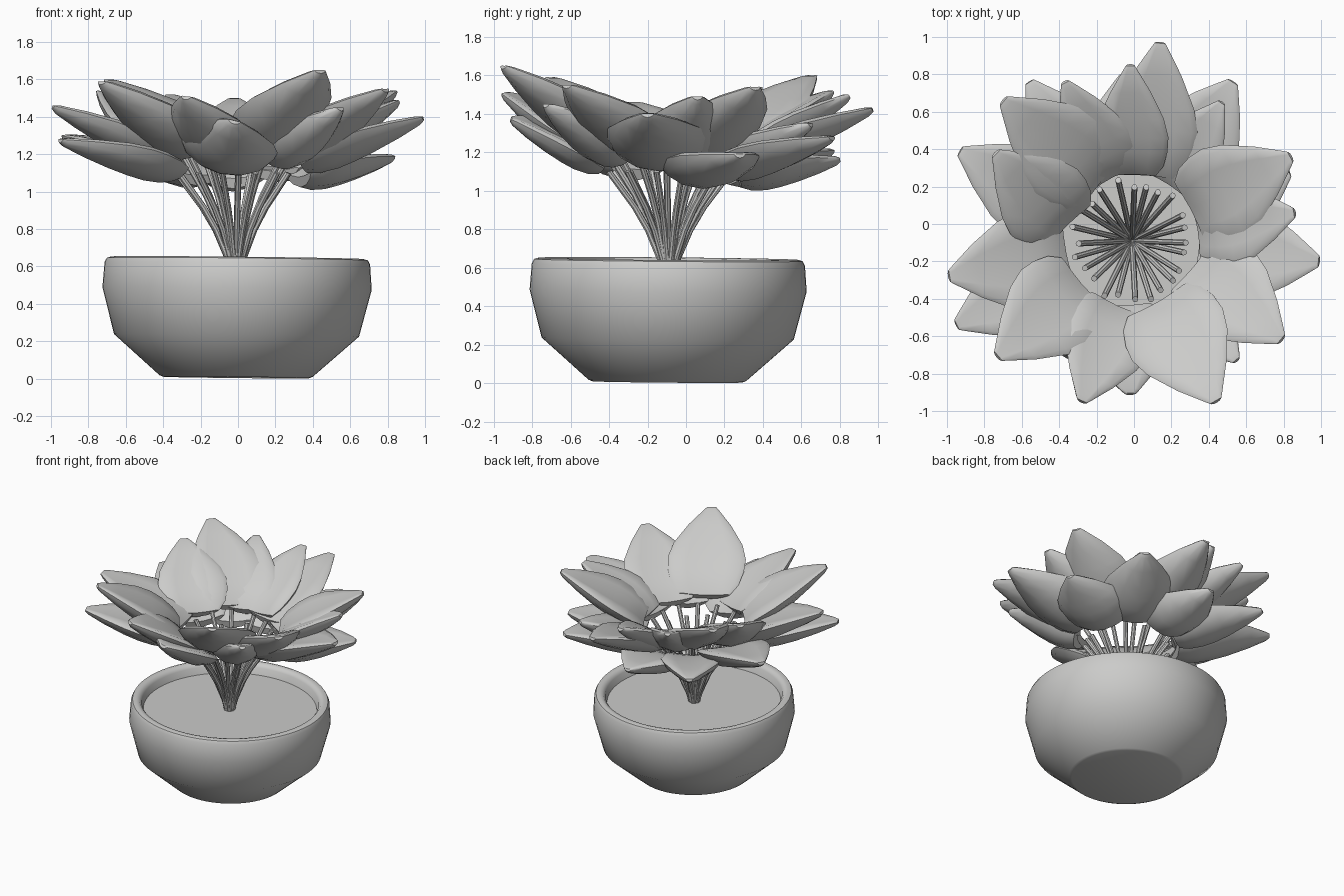
import bpy, bmesh, math, random
from mathutils import Vector

cube = bpy.data.objects.get("Cube")
if cube:
    bpy.data.objects.remove(cube, do_unlink=True)

random.seed(4)
CX, CY = -0.01, -0.09   # plant axis

clay = bpy.data.materials.new("light_grey")
clay.use_nodes = True
grey = (0.6, 0.6, 0.59, 1)
clay.diffuse_color = grey
clay.node_tree.nodes["Principled BSDF"].inputs["Base Color"].default_value = grey


def finish(name, bm, angle=40):
    bmesh.ops.recalc_face_normals(bm, faces=bm.faces)
    mesh = bpy.data.meshes.new(name)
    bm.to_mesh(mesh)
    bm.free()
    mesh.materials.append(clay)
    obj = bpy.data.objects.new(name, mesh)
    bpy.context.collection.objects.link(obj)
    bpy.ops.object.select_all(action='DESELECT')
    obj.select_set(True)
    bpy.context.view_layer.objects.active = obj
    bpy.ops.object.shade_smooth_by_angle(angle=math.radians(angle))
    return obj


def loft(bm, rings):
    """Skin a list of closed rings of points and cap both ends."""
    rows = [[bm.verts.new(p) for p in ring] for ring in rings]
    n = len(rows[0])
    for a, b in zip(rows, rows[1:]):
        for i in range(n):
            j = (i + 1) % n
            bm.faces.new((a[i], a[j], b[j], b[i]))
    bm.faces.new(rows[0])
    bm.faces.new(rows[-1])


def circle(r, z, n=64):
    return [(r * math.cos(k * math.tau / n), r * math.sin(k * math.tau / n), z)
            for k in range(n)]


def lathe(name, profile):
    bm = bmesh.new()
    loft(bm, [circle(r, z) for r, z in profile])
    obj = finish(name, bm)
    obj.location = (CX, CY - 0.007, 0.006)
    obj.rotation_euler = (math.radians(-0.5), math.radians(0.6), 0)
    return obj


# Pot with a rounded rim, and the soil inside it
lathe("pot", [(0.39, 0), (0.41, 0.008), (0.655, 0.225), (0.72, 0.475),
              (0.71, 0.61), (0.698, 0.633), (0.675, 0.64), (0.65, 0.634),
              (0.632, 0.612), (0.61, 0.5)])
lathe("soil", [(0.62, 0.52), (0.62, 0.56)])


# Petal: a padded, round-bellied section swept from the stems to the tip
OUTLINE = [(0, 0.66, 0.4), (0.1, 0.86, 0.8), (0.24, 0.97, 1), (0.38, 1, 1),
           (0.55, 0.88, 0.9), (0.78, 0.54, 0.65), (0.96, 0.2, 0.35), (1, 0.12, 0.15)]


def petal(name, tip, half_width, turn=0, roll=0):
    tip = Vector(tip)
    ang = math.atan2(tip.y - CY, tip.x - CX) + math.radians(turn)
    base = Vector((CX + 0.37 * math.cos(ang), CY + 0.37 * math.sin(ang),
                   1.05 + 0.36 * (tip.z - 1.18)))
    along = tip - base
    flat = along.cross(Vector((0, 0, 1))).normalized()
    normal = flat.cross(along).normalized()
    c, s = math.cos(math.radians(roll)), math.sin(math.radians(roll))
    side, up = flat * c + normal * s, normal * c - flat * s
    rings = []
    for t, w, h in OUTLINE:
        centre = base + along * t
        ring = []
        for k in range(12):
            a = k * math.tau / 12
            u = math.cos(a)
            lift = 0.07 * h * math.sin(a) + 0.07 * w * u * u
            ring.append(centre + side * u * w * half_width + up * lift)
        rings.append(ring)
    bm = bmesh.new()
    loft(bm, rings)
    finish(name, bm, 50)


# Each entry: tip, half width, sideways turn of the base, roll
UPPER = [((0.84, 0.36, 1.53), 0.26, 0, 0), ((0.14, 0.97, 1.42), 0.24, -6, 0),
         ((-0.02, 0.85, 1.49), 0.2, 0, 0), ((-0.37, 0.76, 1.51), 0.2, -6, 0),
         ((-0.7, 0.66, 1.59), 0.27, -14, 0), ((-0.74, 0.38, 1.53), 0.25, 18, 0),
         ((-0.73, -0.71, 1.58), 0.27, 0, 0), ((-0.28, -0.95, 1.5), 0.24, 4, 8),
         ((0.44, -0.95, 1.64), 0.28, -4, 0), ((0.79, -0.62, 1.54), 0.27, 10, 0),
         ((0.86, 0.06, 1.48), 0.23, 0, 0)]
LOWER = [((0.99, -0.2, 1.39), 0.27, 0, 0), ((0.83, 0.28, 1.18), 0.26, 0, 0),
         ((0.53, 0.76, 1.27), 0.26, 0, 0), ((0.47, 0.65, 1.34), 0.19, 0, 0),
         ((-0.05, 0.8, 1.16), 0.24, 0, 0),
         ((-0.56, 0.76, 1.2), 0.22, 0, 0), ((-0.93, 0.39, 1.29), 0.25, 4, 0),
         ((-0.99, -0.28, 1.45), 0.27, 0, 0), ((-0.95, -0.54, 1.27), 0.25, 0, 0),
         ((-0.02, -0.91, 1.37), 0.27, -12, 16), ((0.55, -0.73, 1.44), 0.2, 0, 0)]

for layer, petals in (("upper", UPPER), ("lower", LOWER)):
    for i, spec in enumerate(petals):
        petal(f"{layer}_petal_{i + 1}", *spec)


# Stems: thin round stalks that fan outwards
STEM_COUNT = 24
PATH = [(0.02, 0.55), (0.045, 0.66), (0.11, 0.84), (0.18, 0.98), (0.32, 1.2)]
for i in range(STEM_COUNT):
    ang = math.tau * (i + random.uniform(-0.25, 0.25)) / STEM_COUNT
    spread = random.uniform(0.88, 1.05)
    low = (i % 2) * 0.1
    out = Vector((math.cos(ang), math.sin(ang), 0))
    side = Vector((-out.y, out.x, 0))
    rings = []
    for r, z in PATH:
        z -= low * (z - 0.55) / 0.65
        centre = Vector((CX, CY, z)) + out * r * spread
        rings.append([centre + 0.016 * (side * math.cos(a) + (out - Vector((0, 0, 0.4)))
                      * math.sin(a)) for a in (k * math.tau / 8 for k in range(8))])
    bm = bmesh.new()
    loft(bm, rings)
    finish(f"stem_{i + 1}", bm)
